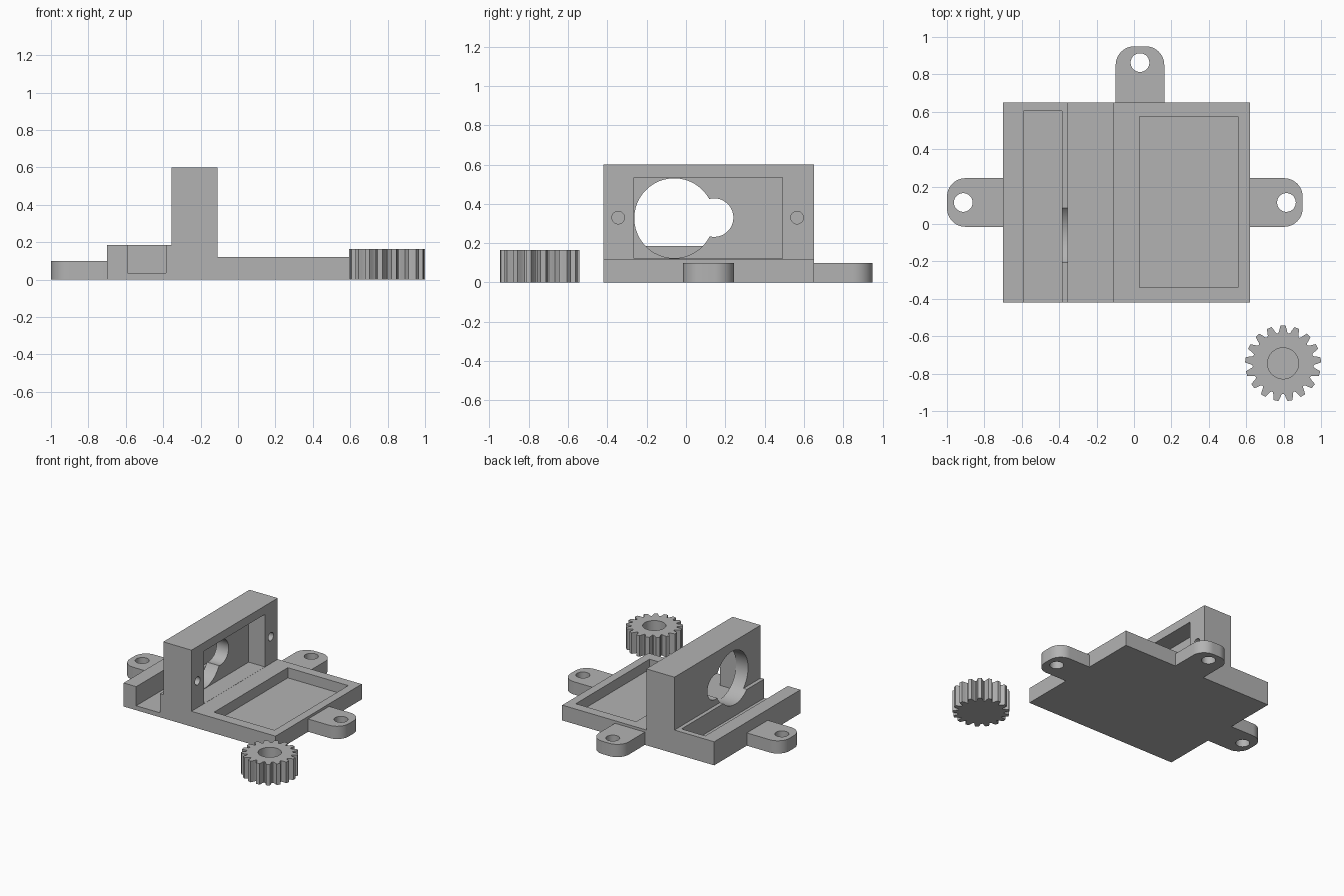
import bpy, bmesh
from math import sin, cos, pi, radians

cube = bpy.data.objects.get("Cube")
if cube:
    bpy.data.objects.remove(cube, do_unlink=True)

grey = bpy.data.materials.new("plain grey")
grey.use_nodes = True
grey.diffuse_color = (0.45, 0.45, 0.45, 1)
grey.node_tree.nodes["Principled BSDF"].inputs["Base Color"].default_value = grey.diffuse_color

# Maps a profile point (u, v) and a distance w along the extrusion axis to x, y, z
AXES = {"X": lambda u, v, w: (w, u, v),
        "Y": lambda u, v, w: (u, w, v),
        "Z": lambda u, v, w: (u, v, w)}


def prism(name, profile, start, end, axis="Z"):
    """Extrude a closed profile along an axis."""
    place = AXES[axis]
    bm = bmesh.new()
    rings = [[bm.verts.new(place(u, v, w)) for u, v in profile] for w in (start, end)]
    for ring in rings:
        bm.faces.new(ring)
    count = len(profile)
    for i in range(count):
        j = (i + 1) % count
        bm.faces.new((rings[0][i], rings[0][j], rings[1][j], rings[1][i]))
    bmesh.ops.recalc_face_normals(bm, faces=bm.faces)
    mesh = bpy.data.meshes.new(name)
    bm.to_mesh(mesh)
    bm.free()
    mesh.materials.append(grey)
    obj = bpy.data.objects.new(name, mesh)
    bpy.context.collection.objects.link(obj)
    return obj


def arc(u, v, radius, first=0, last=360, steps=48):
    angles = [radians(first + (last - first) * i / steps) for i in range(steps + 1)]
    return [(u + radius * cos(a), v + radius * sin(a)) for a in angles]


def circle(u, v, radius):
    return arc(u, v, radius)[:-1]


def rect(u0, u1, v0, v1):
    return [(u0, v0), (u1, v0), (u1, v1), (u0, v1)]


def cut(target, cutter):
    """Subtract a cutter, then discard it."""
    cutter.hide_render = True
    mod = target.modifiers.new("cut", "BOOLEAN")
    mod.operation = "DIFFERENCE"
    mod.solver = "EXACT"
    mod.object = cutter
    select(target)
    bpy.ops.object.modifier_apply(modifier=mod.name)
    bpy.data.objects.remove(cutter, do_unlink=True)


def select(obj):
    bpy.ops.object.select_all(action="DESELECT")
    obj.select_set(True)
    bpy.context.view_layer.objects.active = obj


def smooth(obj):
    select(obj)
    bpy.ops.object.shade_smooth_by_angle(angle=radians(30))


# Base plate, raised side block and upright wall as one stepped body
body = prism("mount_body",
             [(-0.7, 0), (0.62, 0), (0.62, 0.12), (-0.11, 0.12),
              (-0.11, 0.6), (-0.355, 0.6), (-0.355, 0.185), (-0.7, 0.185)],
             -0.42, 0.65, "Y")

# Tray pocket and the channel that opens at the front
cut(body, prism("tray_cutter", rect(0.03, 0.555, -0.34, 0.575), 0.04, 0.3))
cut(body, prism("channel_cutter", rect(-0.59, -0.385, 0.035, 0.3), -0.6, 0.605, "Y"))

# Motor recess, keyhole opening and blind screw holes in the wall
cut(body, prism("recess_cutter", rect(-0.265, 0.49, 0.121, 0.533), -0.25, -0.05, "X"))
cut(body, prism("large_hole_cutter", circle(-0.06, 0.327, 0.203), -0.5, -0.2, "X"))
cut(body, prism("small_hole_cutter", circle(0.143, 0.33, 0.098), -0.5, -0.2, "X"))
for y in (-0.345, 0.565):
    cut(body, prism("screw_cutter", circle(y, 0.33, 0.032), -0.27, -0.05, "X"))
smooth(body)


# Rounded mounting tabs, drawn pointing along +u and turned into place
def tab(name, base, side, length, turn):
    half, r = 0.13, 0.1
    outline = [(0, -half)]
    outline += arc(length - r, -half + r, r, -90, 0, 12)
    outline += arc(length - r, half - r, r, 0, 90, 12)
    outline.append((0, half))
    moved = lambda pts: [(base + u * cos(turn) - v * sin(turn),
                          side + u * sin(turn) + v * cos(turn)) for u, v in pts]
    obj = prism(name, moved(outline), 0, 0.1)
    cut(obj, prism("tab_cutter", moved(circle(length - 0.087, 0, 0.05)), -0.1, 0.3))
    smooth(obj)


tab("left_tab", 0.62, 0.115, 0.282, 0)
tab("right_tab", -0.7, 0.115, 0.3, pi)
tab("back_tab", 0.032, 0.65, 0.3, pi / 2)

# Spur gear with a blind bore
TEETH = 17
TOOTH = [(-0.44, 0.163), (-0.35, 0.17), (-0.28, 0.184), (-0.18, 0.203)]
TOOTH += [(-f, r) for f, r in reversed(TOOTH)]
gear_x, gear_y = 0.797, -0.745
gear_profile = []
for i in range(TEETH):
    for fraction, radius in TOOTH:
        a = pi / 2 + (i + fraction) * 2 * pi / TEETH
        gear_profile.append((gear_x + radius * cos(a), gear_y + radius * sin(a)))
gear = prism("gear", gear_profile, 0, 0.165)
cut(gear, prism("bore_cutter", circle(gear_x, gear_y, 0.083), 0.035, 0.3))
smooth(gear)
